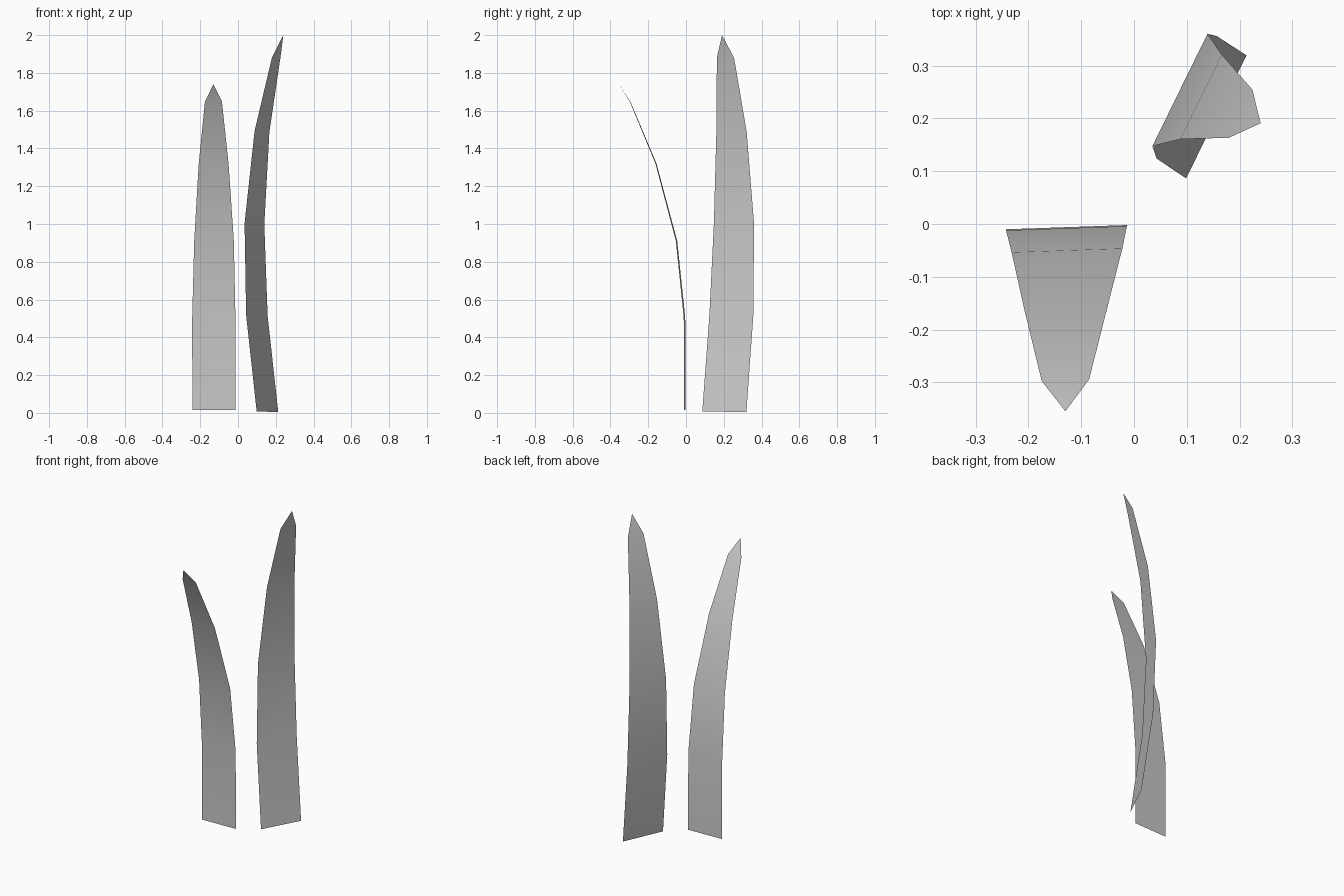
import bpy
from mathutils import Vector

if "Cube" in bpy.data.objects:
    bpy.data.objects.remove(bpy.data.objects["Cube"])

# half-width of a leaf at each row, from root to just below the tip
HALF_WIDTHS = [0.115, 0.1145, 0.105, 0.079, 0.045]


def grass_blade(name, spine, across, scale):
    """Single-sided ribbon bent along a spine, closed by a pointed tip."""
    across = Vector(across).normalized()
    verts, faces = [], []
    for point, half in zip(spine, HALF_WIDTHS):
        side = across * half * scale
        verts += [Vector(point) - side, Vector(point) + side]
    verts.append(Vector(spine[-1]))
    for i in range(0, 2 * len(HALF_WIDTHS) - 2, 2):
        faces.append((i, i + 1, i + 3, i + 2))
    last = len(verts) - 1
    faces.append((last - 2, last - 1, last))
    mesh = bpy.data.meshes.new(name)
    mesh.from_pydata([tuple(v) for v in verts], [], faces)
    mesh.shade_smooth()
    obj = bpy.data.objects.new(name, mesh)
    bpy.context.collection.objects.link(obj)
    return obj


# shorter blade, leaning to the front
grass_blade("short_grass_blade",
            [(-0.127, -0.006, 0.015), (-0.128, -0.008, 0.505),
             (-0.127, -0.050, 0.91), (-0.129, -0.159, 1.32),
             (-0.130, -0.296, 1.648), (-0.130, -0.355, 1.74)],
            (0.115, 0.004, 0), 1.0)

# taller blade, turned and leaning to the right
grass_blade("tall_grass_blade",
            [(0.156, 0.203, 0.006), (0.100, 0.240, 0.515),
             (0.087, 0.254, 1.0), (0.127, 0.241, 1.49),
             (0.202, 0.209, 1.88), (0.240, 0.191, 2.0)],
            (0.44, 0.897, -0.02), 1.13)
